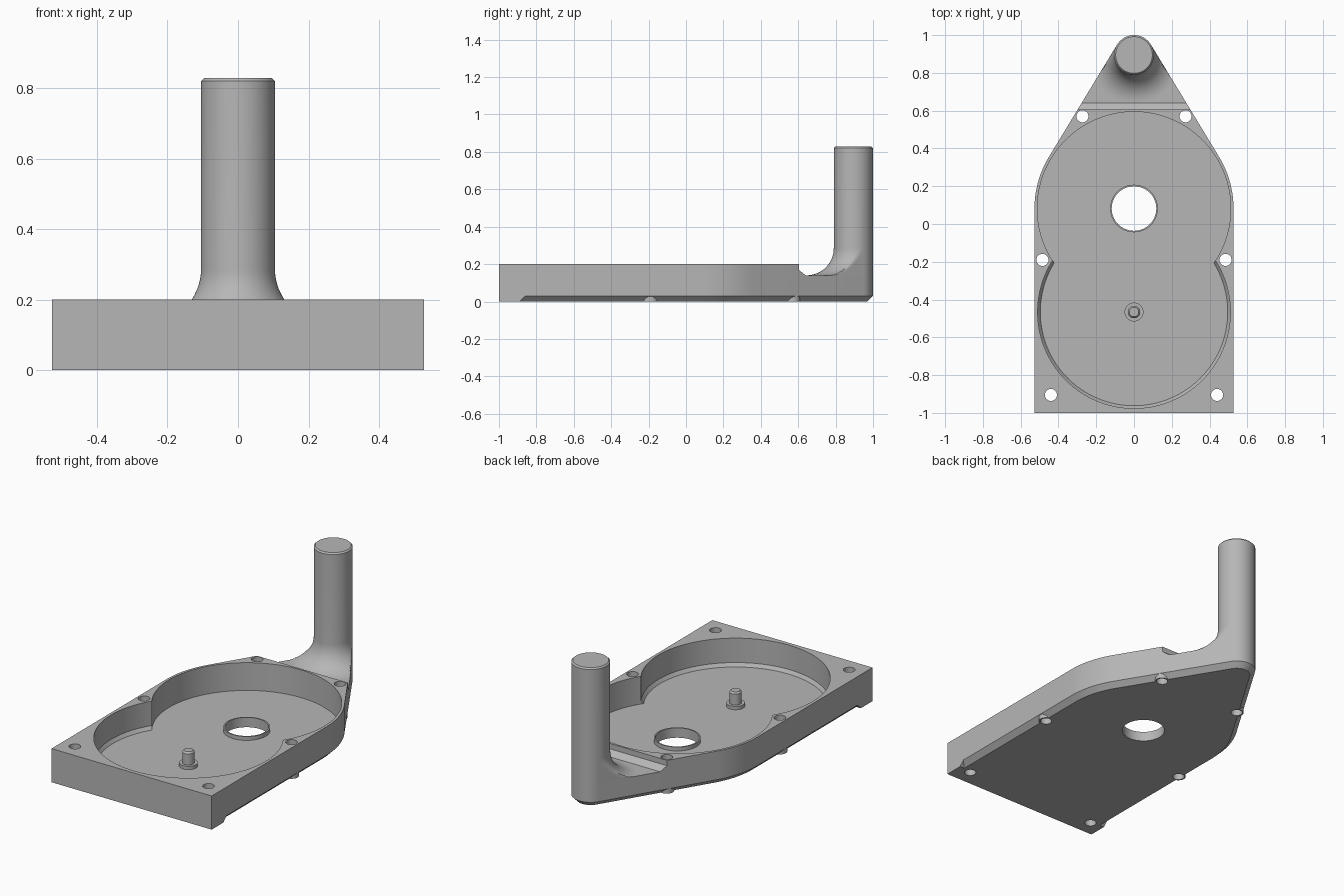
import bpy, bmesh
from math import sin, cos, pi, asin, sqrt

if "Cube" in bpy.data.objects:
    bpy.data.objects.remove(bpy.data.objects["Cube"])

grey = bpy.data.materials.new("plain grey")
grey.use_nodes = True
grey.diffuse_color = (0.47, 0.47, 0.47, 1)
grey.node_tree.nodes["Principled BSDF"].inputs["Base Color"].default_value = (0.47, 0.47, 0.47, 1)

HALF, TIP = 0.527, 0.105            # wide and narrow end radii of the outline
WIDE_Y, POST_Y, PIN_Y = 0.082, 0.895, -0.466
TOP, SHELF, FLOOR, CHAMFER = 0.2, 0.14, 0.035, 0.03
LEAN = asin((HALF - TIP) / (POST_Y - WIDE_Y))   # angle of the tapering sides


def loft(name, rings):
    """Closed solid through rings with equal point counts."""
    bm = bmesh.new()
    loops = [[bm.verts.new(p) for p in ring] for ring in rings]
    n = len(loops[0])
    for low, high in zip(loops, loops[1:]):
        for i in range(n):
            j = (i + 1) % n
            bm.faces.new((low[i], low[j], high[j], high[i]))
    bm.faces.new(loops[0][::-1])
    bm.faces.new(loops[-1])
    bmesh.ops.recalc_face_normals(bm, faces=bm.faces)
    mesh = bpy.data.meshes.new(name)
    bm.to_mesh(mesh)
    bm.free()
    mesh.materials.append(grey)
    obj = bpy.data.objects.new(name, mesh)
    bpy.context.collection.objects.link(obj)
    return obj


def lathe(name, x, y, profile, n=48):
    """Solid turned round a vertical axis, profile is (radius, z)."""
    return loft(name, [[(x + r * cos(2 * pi * i / n), y + r * sin(2 * pi * i / n), z)
                        for i in range(n)] for r, z in profile])


def bar(name, side, half_width):
    """Side profile of (y, z) points extruded across x."""
    return loft(name, [[(x, y, z) for y, z in side] for x in (-half_width, half_width)])


def combine(target, tool, operation):
    mod = target.modifiers.new(operation, 'BOOLEAN')
    mod.operation, mod.solver, mod.object = operation, 'EXACT', tool
    select(target)
    bpy.ops.object.modifier_apply(modifier=mod.name)
    bpy.data.objects.remove(tool)


def select(obj):
    bpy.ops.object.select_all(action='DESELECT')
    obj.select_set(True)
    bpy.context.view_layer.objects.active = obj


def outline(inset, z):
    """Square front, rounded sides, tapering to the small round end."""
    def arc(y, r, a, b, n):
        return [(r * cos(a + (b - a) * i / n), y + r * sin(a + (b - a) * i / n), z)
                for i in range(n + 1)]
    right = arc(WIDE_Y, HALF - inset, 0, LEAN, 12)
    tip = arc(POST_Y, TIP - inset, LEAN, pi - LEAN, 32)
    left = [(-x, y, z) for x, y, z in reversed(right)]
    return [(HALF - inset, -1, z)] + right + tip + left + [(inset - HALF, -1, z)]


# Housing plate with bevelled underside, square foot at the front
housing = loft("housing", [outline(CHAMFER, 0), outline(0, CHAMFER), outline(0, TOP)])
combine(housing, bar("foot", [(-1, 0), (-0.89, 0), (-0.85, 0.04), (-1, 0.04)], HALF), 'UNION')

# Screw bosses standing out of the bevel
side_holes = [(s * x, y) for x, y in ((0.485, -0.19), (0.273, 0.57)) for s in (-1, 1)]
corner_holes = [(s * 0.44, -0.905) for s in (-1, 1)]
for x, y in side_holes:
    combine(housing, lathe("boss", x, y, [(0.04, 0), (0.04, 0.05)], 32), 'UNION')

# Two overlapping round pockets, the front one with a sloped foot
combine(housing, lathe("rear_pocket", 0, WIDE_Y, [(0.512, FLOOR), (0.512, 0.3)], 128), 'DIFFERENCE')
combine(housing, lathe("front_pocket", 0, PIN_Y,
                       [(0.496, FLOOR), (0.51, 0.055), (0.51, 0.3)], 128), 'DIFFERENCE')

# Lowered shelf under the post
combine(housing, bar("shelf_cut", [(0.605, 0.3), (0.605, 0.168), (0.64, SHELF),
                                   (1.1, SHELF), (1.1, 0.3)], 0.7), 'DIFFERENCE')

# Raised collar with shaft opening, and screw holes
combine(housing, lathe("collar", 0, WIDE_Y, [(0.126, 0.02), (0.126, 0.058)], 64), 'UNION')
combine(housing, lathe("opening", 0, WIDE_Y, [(0.118, -0.1), (0.118, 0.3)], 64), 'DIFFERENCE')
for x, y in side_holes + corner_holes:
    combine(housing, lathe("hole", x, y, [(0.032, -0.1), (0.032, 0.3)], 32), 'DIFFERENCE')

# Pivot pin on its washer
pin = lathe("pivot_pin", 0, PIN_Y, [(0.05, FLOOR - 0.01), (0.05, 0.055), (0.033, 0.055),
                                    (0.033, 0.12), (0.025, 0.13)])

# Post flaring into the shelf, the flare trimmed to the housing sides
FILLET, N = 0.145, 128


def post_ring(radius, z):
    ring = []
    for i in range(N):
        a = 2 * pi * i / N
        off = max(0, abs((a - pi / 2 + pi) % (2 * pi) - pi) - (pi / 2 - LEAN))
        limit = TIP / cos(off) if off < 1.5 else radius
        r = min(radius, limit)
        ring.append((r * cos(a), POST_Y + r * sin(a), z))
    return ring


rings = []
for k in range(17):
    t = pi / 2 * k / 16
    rings.append(post_ring(TIP + FILLET * (1 - sin(t)), SHELF + FILLET * (1 - cos(t))))
rings += [post_ring(TIP, 0.82), post_ring(TIP - 0.008, 0.828)]
post = loft("post", rings)

for obj in (housing, pin, post):
    select(obj)
    bpy.ops.object.shade_smooth_by_angle(angle=pi / 6)
